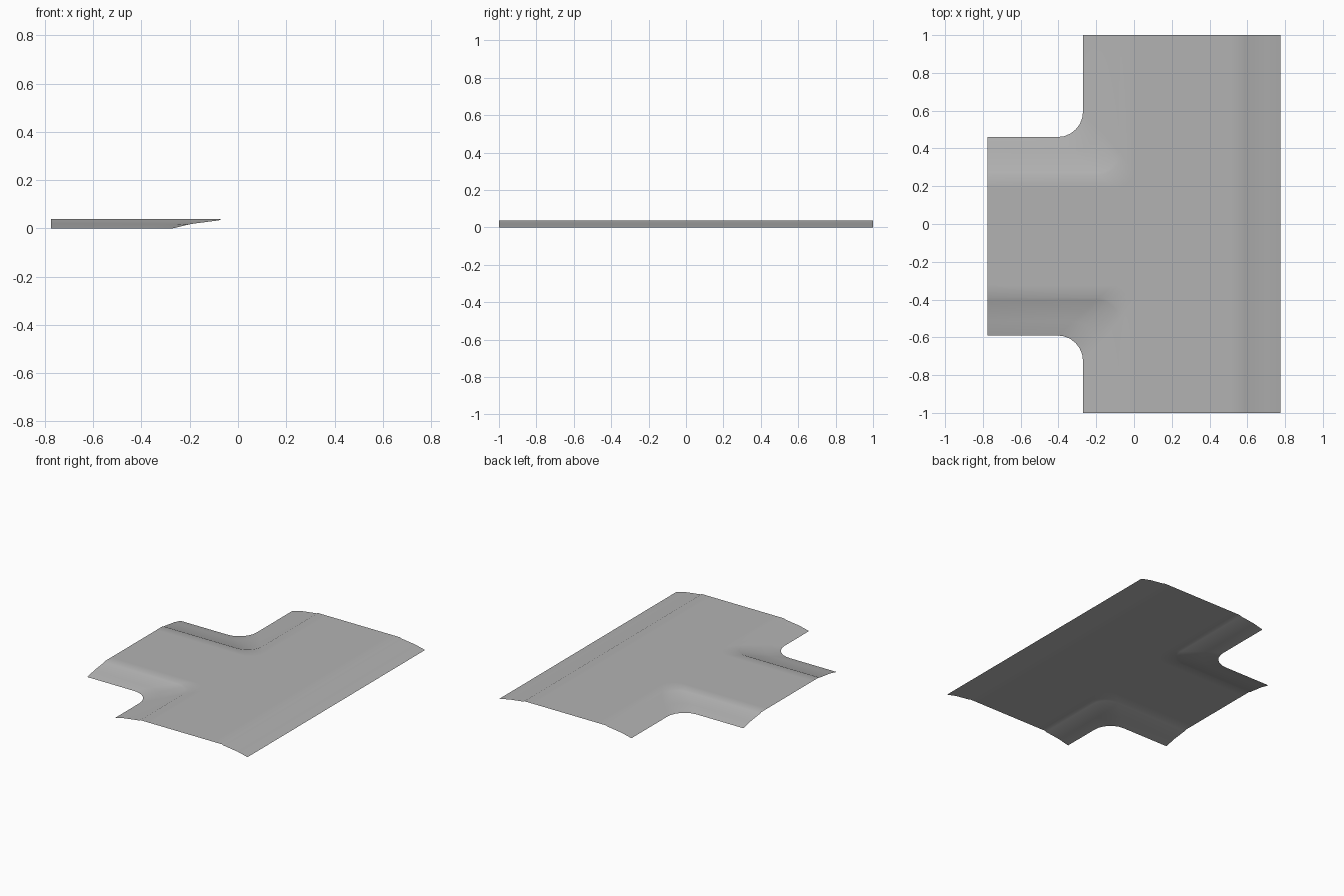
import bpy, bmesh
from math import sin, cos, pi
from mathutils import Vector

cube = bpy.data.objects.get("Cube")
if cube:
    bpy.data.objects.remove(cube, do_unlink=True)

# Road cross-section: distance in from the edge, height
PROFILE = [(0, 0), (0.075, 0.018), (0.19, 0.033), (0.2, 0.038), (0.27, 0.038)]
LEFT, RIGHT, END = -0.27, 0.775, 1.0      # main road
BRANCH_END, BRANCH_MID, BRANCH_HALF = -0.775, -0.065, 0.525
ARC_STEPS = 6


def corner_path(side, d, z):
    """Edge line from the main road end, round the corner, to the branch end."""
    r = 0.135 - 0.1 * d
    cx, cy = LEFT + d - r, BRANCH_HALF - d + r
    pts = [(LEFT + d, side * END)]
    for i in range(ARC_STEPS + 1):
        a = i / ARC_STEPS * pi / 2
        pts.append((cx + r * cos(a), BRANCH_MID + side * (cy - r * sin(a))))
    pts.append((BRANCH_END, BRANCH_MID + side * (BRANCH_HALF - d)))
    return [Vector((x, y, z)) for x, y in pts]


def straight_path(d, z):
    return [Vector((RIGHT - d, y, z)) for y in (-END, END)]


def sweep(bm, make_path):
    """Skin the profile along a path and return the innermost row."""
    rows = [[bm.verts.new(p) for p in make_path(d, z)] for d, z in PROFILE]
    for a, b in zip(rows, rows[1:]):
        for i in range(len(a) - 1):
            bm.faces.new((a[i], a[i + 1], b[i + 1], b[i]))
    return rows[-1]


bm = bmesh.new()
# Shoulders and raised lips
back = sweep(bm, lambda d, z: corner_path(1, d, z))
front = sweep(bm, lambda d, z: corner_path(-1, d, z))
far = sweep(bm, straight_path)
# Flat carriageway between them
bm.faces.new(back + front[::-1] + far)
bmesh.ops.recalc_face_normals(bm, faces=bm.faces)
bm.normal_update()
if sum(f.normal.z * f.calc_area() for f in bm.faces) < 0:
    bmesh.ops.reverse_faces(bm, faces=bm.faces)
for f in bm.faces:
    f.smooth = True

mesh = bpy.data.meshes.new("road_junction")
bm.to_mesh(mesh)
bm.free()
road = bpy.data.objects.new("road_junction", mesh)
bpy.context.collection.objects.link(road)

# Plain grey surface
grey = bpy.data.materials.new("road_grey")
grey.use_nodes = True
colour = (0.45, 0.45, 0.45, 1)
grey.diffuse_color = colour
grey.node_tree.nodes["Principled BSDF"].inputs["Base Color"].default_value = colour
mesh.materials.append(grey)
